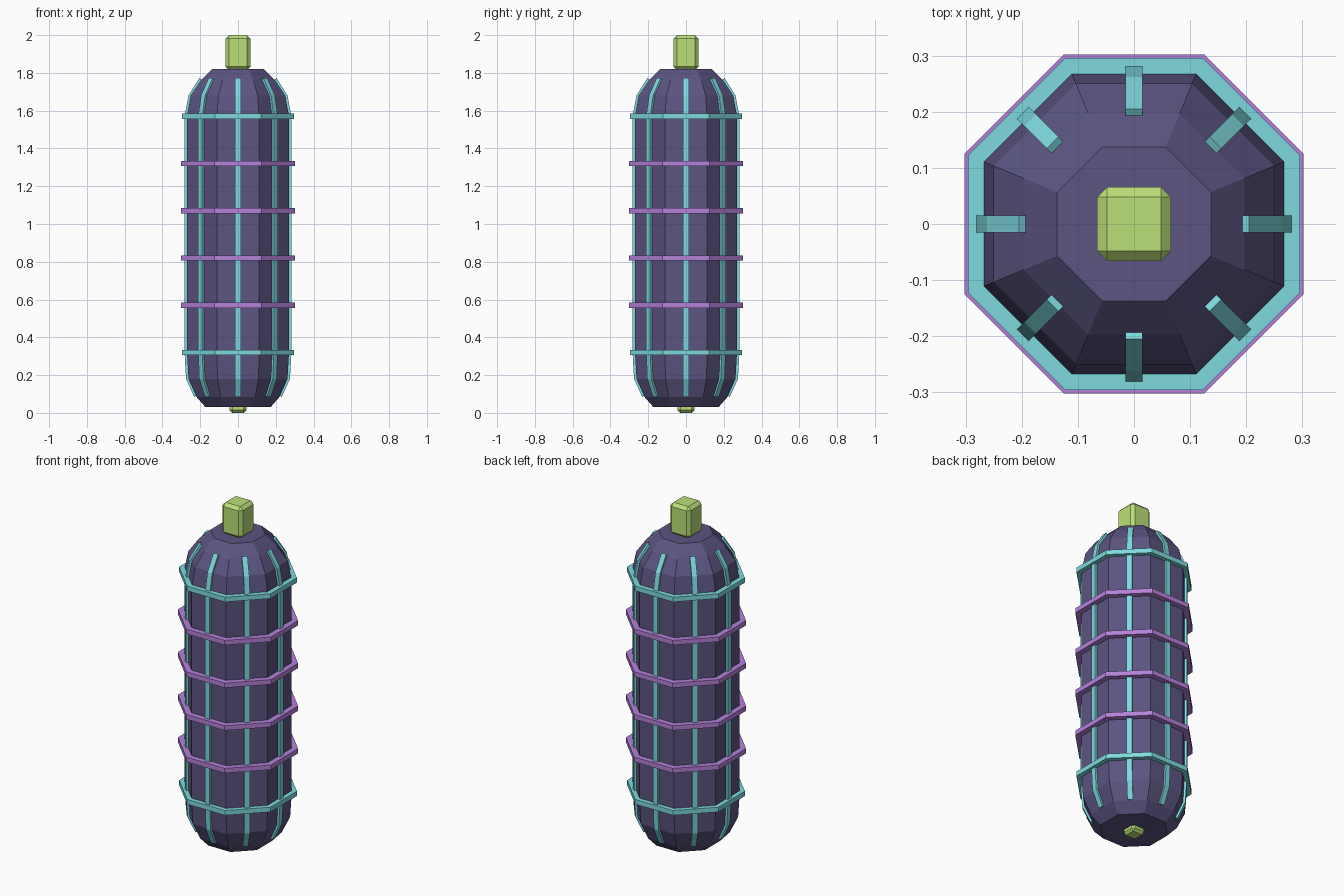
import bpy, bmesh, math
from mathutils import Matrix

if "Cube" in bpy.data.objects:
    bpy.data.objects.remove(bpy.data.objects["Cube"])

def material(name, rgb):
    m = bpy.data.materials.new(name)
    m.diffuse_color = (*rgb, 1)
    m.use_nodes = True
    m.node_tree.nodes["Principled BSDF"].inputs["Base Color"].default_value = m.diffuse_color
    return m

DARK = material("dark_purple", (0.105, 0.09, 0.22))
TEAL = material("teal", (0.21, 0.70, 0.74))
VIOLET = material("violet", (0.46, 0.22, 0.70))
LIME = material("lime", (0.50, 0.74, 0.19))

def finish(name, bm, mat):
    bmesh.ops.recalc_face_normals(bm, faces=bm.faces)
    me = bpy.data.meshes.new(name)
    bm.to_mesh(me)
    bm.free()
    me.materials.append(mat)
    ob = bpy.data.objects.new(name, me)
    bpy.context.collection.objects.link(ob)
    return ob

def octagon_lathe(name, profile, mat, closed):
    """Eight-sided lathe; profile holds (flat distance, z), flats face the axes."""
    bm = bmesh.new()
    loops = []
    for d, z in profile:
        r = d / math.cos(math.pi / 8)
        loops.append([bm.verts.new((r * math.cos(a), r * math.sin(a), z))
                      for a in [(k + 0.5) * math.pi / 4 for k in range(8)]])
    pairs = list(zip(loops, loops[1:]))
    if closed:
        pairs.append((loops[-1], loops[0]))
    else:
        bm.faces.new(loops[0])
        bm.faces.new(loops[-1])
    for a, b in pairs:
        for k in range(8):
            n = (k + 1) % 8
            bm.faces.new((a[k], a[n], b[n], b[k]))
    return finish(name, bm, mat)

def block(name, half, z0, z1, bevel, mat):
    bm = bmesh.new()
    bmesh.ops.create_cube(bm, size=1)
    bmesh.ops.scale(bm, vec=(2 * half, 2 * half, z1 - z0), verts=bm.verts)
    bmesh.ops.translate(bm, vec=(0, 0, (z0 + z1) / 2), verts=bm.verts)
    bmesh.ops.bevel(bm, geom=bm.edges[:], offset=bevel, segments=1, affect='EDGES')
    return finish(name, bm, mat)

# Faceted capsule body
octagon_lathe("body", [(0.172, 0.03), (0.22, 0.085), (0.262, 0.18), (0.27, 0.32),
                       (0.27, 1.57), (0.25, 1.68), (0.197, 1.76), (0.137, 1.82)],
              DARK, False)

# Horizontal bands
def band(name, z, outer, mat):
    h = 0.014
    octagon_lathe(name, [(0.26, z - h), (outer, z - h), (outer, z + h), (0.26, z + h)],
                  mat, True)

band("lower_band", 0.32, 0.296, TEAL)
band("upper_band", 1.57, 0.296, TEAL)
for i in range(4):
    band(f"middle_band_{i + 1}", 0.57 + 0.25 * i, 0.302, VIOLET)

# Vertical ribs running down the middle of each flat
outer = [(0.232, 0.085), (0.275, 0.18), (0.283, 0.32), (0.283, 1.57), (0.262, 1.68), (0.205, 1.772)]
inner = [(0.215, 0.092), (0.255, 0.18), (0.263, 0.32), (0.263, 1.57), (0.243, 1.675), (0.19, 1.762)]
for i in range(8):
    bm = bmesh.new()
    sections = [[bm.verts.new((d, y, z)) for (d, z), y in
                 ((o, -0.015), (o, 0.015), (n, 0.015), (n, -0.015))]
                for o, n in zip(outer, inner)]
    for a, b in zip(sections, sections[1:]):
        for k in range(4):
            n = (k + 1) % 4
            bm.faces.new((a[k], a[n], b[n], b[k]))
    bm.faces.new(sections[0])
    bm.faces.new(sections[-1])
    bm.transform(Matrix.Rotation(i * math.pi / 4, 4, 'Z'))
    finish(f"rib_{i + 1}", bm, TEAL)

# Chamfered cap on top and small nub underneath
block("top_cap", 0.066, 1.815, 2.0, 0.018, LIME)
block("bottom_nub", 0.044, 0.0, 0.07, 0.014, LIME)
